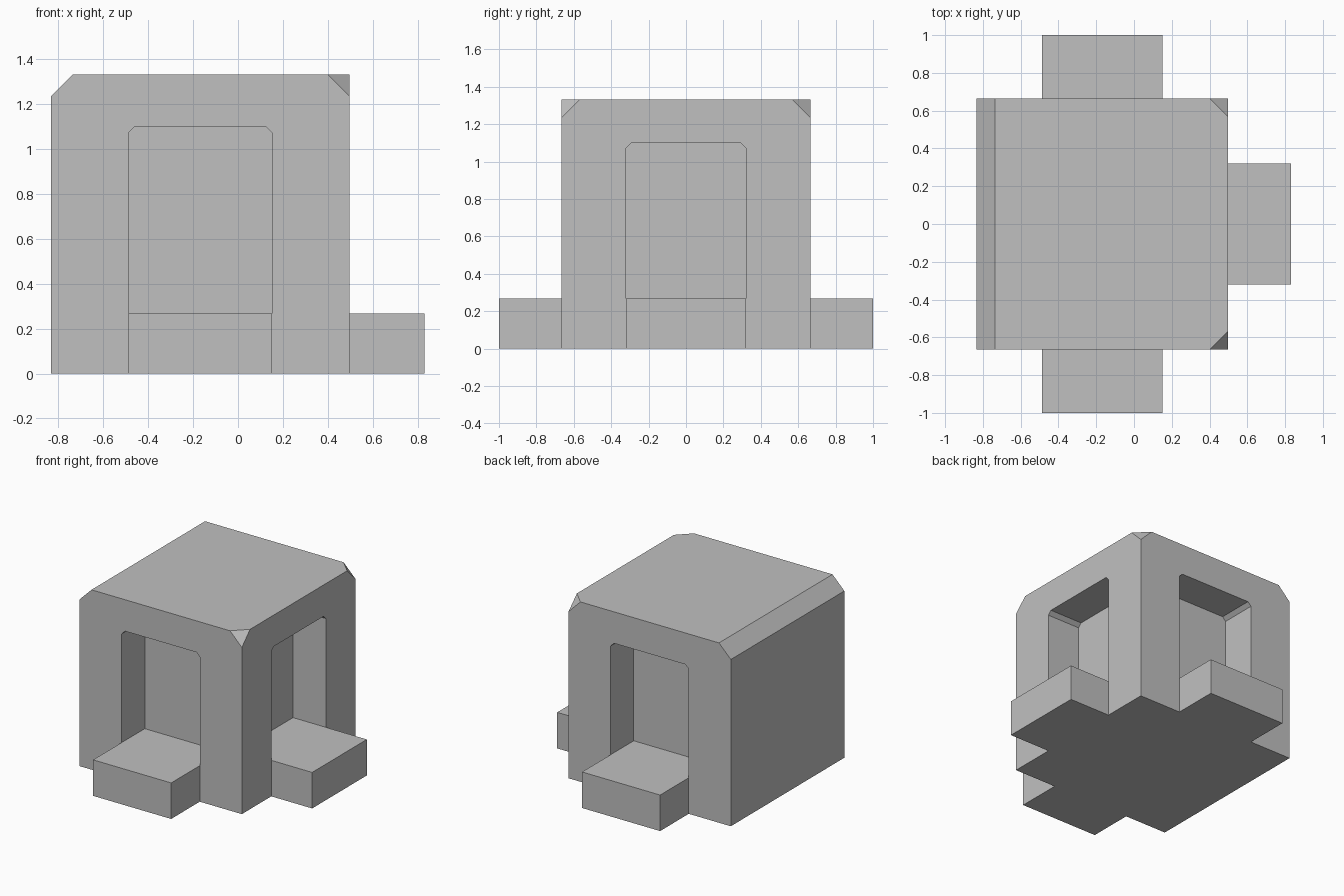
import bpy, bmesh
from mathutils import Vector

if "Cube" in bpy.data.objects:
    bpy.data.objects.remove(bpy.data.objects["Cube"])

grey = bpy.data.materials.new("plain grey")
grey.diffuse_color = (0.53, 0.53, 0.53, 1)
grey.use_nodes = True
grey.node_tree.nodes["Principled BSDF"].inputs["Base Color"].default_value = grey.diffuse_color

# Main dimensions
X0, X1, Y, TOP = -0.833, 0.497, 0.665, 1.333
CX = (X0 + X1) / 2            # body centre
HALF, STEP_H = 0.32, 0.267    # doorway half width, step height
DOOR_TOP, BEVEL, CHAMFER = 1.10, 0.027, 0.097
DEPTH, REACH = 0.27, 0.335    # recess depth, step projection


def finish(bm, name):
    bmesh.ops.recalc_face_normals(bm, faces=bm.faces)
    me = bpy.data.meshes.new(name)
    bm.to_mesh(me)
    bm.free()
    ob = bpy.data.objects.new(name, me)
    me.materials.append(grey)
    bpy.context.collection.objects.link(ob)
    return ob


def prism(name, profile, wall, out, start, end):
    """Extrude a (side, z) profile along direction out from a wall centre."""
    side = Vector((-out.y, out.x, 0))
    bm = bmesh.new()
    rings = [[bm.verts.new(wall + out * d + side * s + Vector((0, 0, z)))
              for s, z in profile] for d in (start, end)]
    n = len(profile)
    bm.faces.new(rings[0])
    bm.faces.new(rings[1])
    for i in range(n):
        j = (i + 1) % n
        bm.faces.new((rings[0][i], rings[0][j], rings[1][j], rings[1][i]))
    return finish(bm, name)


def slice_off(bm, point, normal):
    geom = bm.verts[:] + bm.edges[:] + bm.faces[:]
    bmesh.ops.bisect_plane(bm, geom=geom, plane_co=point, plane_no=normal,
                           clear_outer=True)
    bmesh.ops.holes_fill(bm, edges=[e for e in bm.edges if e.is_boundary])


# Block with one chamfered top edge and two clipped top corners
bm = bmesh.new()
bmesh.ops.create_cube(bm, size=1)
for v in bm.verts:
    v.co = (CX + v.co.x * (X1 - X0), v.co.y * 2 * Y, (v.co.z + 0.5) * TOP)
slice_off(bm, (X0 + CHAMFER, 0, TOP), (-1, 0, 1))
for s in (-1, 1):
    slice_off(bm, (X1 - CHAMFER, s * Y, TOP), (1, s, 1))
body = finish(bm, "body")

# Doorway recess and step on three sides
door = [(-HALF, STEP_H), (HALF, STEP_H), (HALF, DOOR_TOP - BEVEL),
        (HALF - BEVEL, DOOR_TOP), (BEVEL - HALF, DOOR_TOP),
        (-HALF, DOOR_TOP - BEVEL)]
slab = [(-HALF, 0), (HALF, 0), (HALF, STEP_H), (-HALF, STEP_H)]
sides = {"front": (Vector((CX, -Y, 0)), Vector((0, -1, 0))),
         "back": (Vector((CX, Y, 0)), Vector((0, 1, 0))),
         "right": (Vector((X1, 0, 0)), Vector((1, 0, 0)))}
for name, (wall, out) in sides.items():
    cutter = prism(name + "_recess_cutter", door, wall, out, -DEPTH, 0.1)
    cutter.hide_render = True
    cutter.hide_set(True)
    mod = body.modifiers.new(name + "_recess", 'BOOLEAN')
    mod.operation, mod.solver, mod.object = 'DIFFERENCE', 'EXACT', cutter
    prism(name + "_step", slab, wall, out, 0, REACH)
